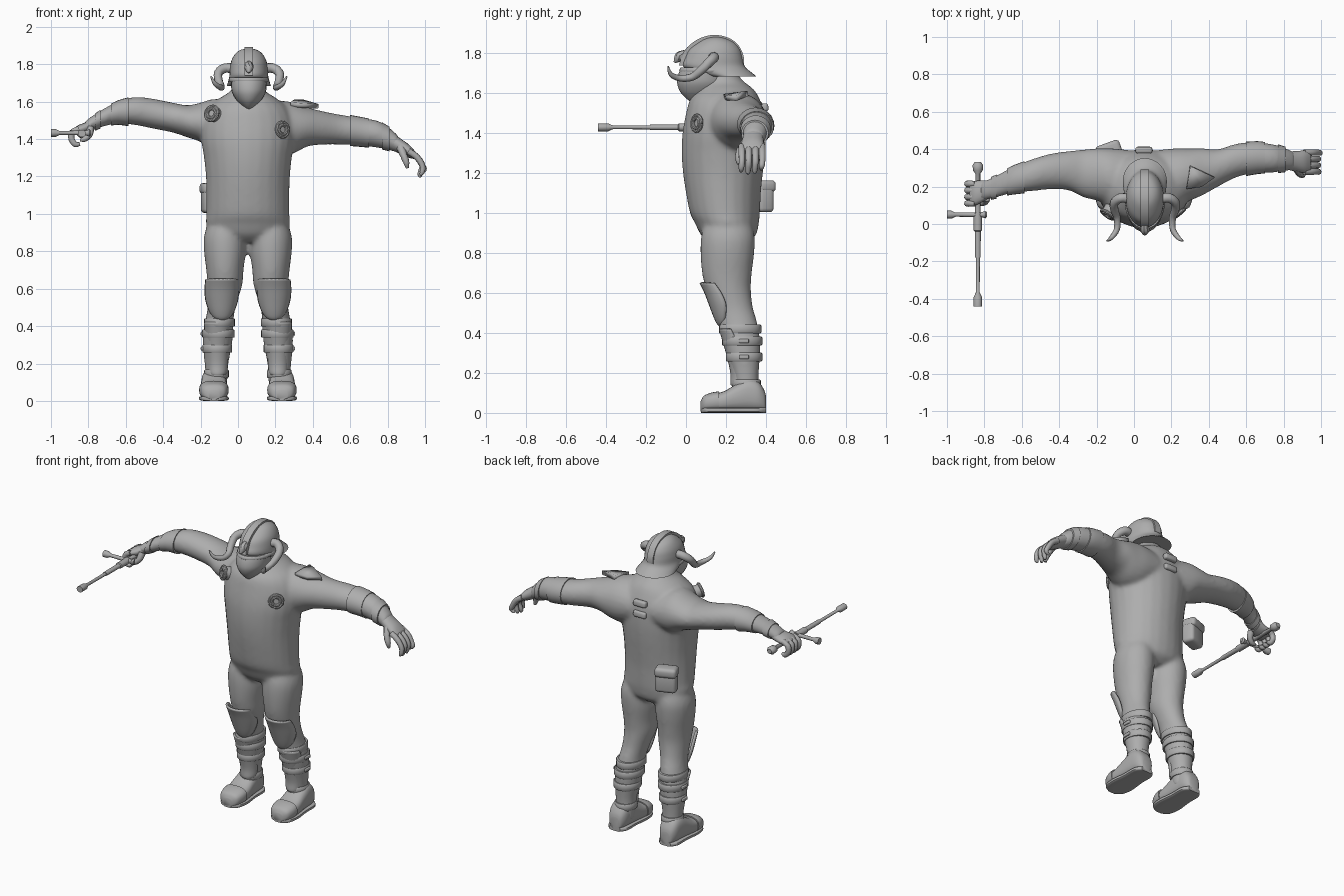
import bpy, bmesh, math
from mathutils import Vector, Matrix

CX = 0.053  # body centre line
grey = bpy.data.materials.new("plain grey")
grey.diffuse_color = (0.42, 0.42, 0.42, 1)


def finish(name, bm, angle=40):
    bmesh.ops.recalc_face_normals(bm, faces=bm.faces)
    me = bpy.data.meshes.new(name)
    bm.to_mesh(me)
    bm.free()
    me.materials.append(grey)
    ob = bpy.data.objects.new(name, me)
    bpy.context.collection.objects.link(ob)
    bpy.context.view_layer.objects.active = ob
    ob.select_set(True)
    bpy.ops.object.shade_smooth_by_angle(angle=math.radians(angle))
    ob.select_set(False)
    return ob


def spline(rows, sub):
    """Smoothly resample rows of numbers."""
    out, n = [], len(rows)
    for i in range(n - 1):
        p = [rows[max(0, min(n - 1, i + k))] for k in (-1, 0, 1, 2)]
        for s in range(sub):
            t = s / sub
            out.append([b + .5 * t * (c - a + t * (2 * a - 5 * b + 4 * c - d + t * (3 * (b - c) + d - a)))
                        for a, b, c, d in zip(*p)])
    return out + [list(rows[-1])]


def loft(bm, rows, axis, sub=4, n=24, power=1.0):
    """Closed skin through ellipses: row = (x, y, z, half size u, half size v)."""
    u, v = [i for i in range(3) if i != axis]
    prev = first = None
    for r in spline(rows, sub):
        ring = []
        for k in range(n):
            t = 2 * math.pi * k / n
            co = Vector(r[:3])
            co[u] += r[3] * math.copysign(abs(math.cos(t)) ** power, math.cos(t))
            co[v] += r[4] * math.copysign(abs(math.sin(t)) ** power, math.sin(t))
            ring.append(bm.verts.new(co))
        if prev:
            for k in range(n):
                bm.faces.new((prev[k], prev[k - 1], ring[k - 1], ring[k]))
        first, prev = first or ring, ring
    bm.faces.new(first)
    bm.faces.new(prev)


def upright(x, rows):
    """Rows (z, half width, front y, back y[, x offset]) to loft rows."""
    return [(x + (r[4] if len(r) > 4 else 0), (r[2] + r[3]) / 2, r[0], r[1], (r[3] - r[2]) / 2) for r in rows]


def part(name, rows, axis, **kw):
    bm = bmesh.new()
    loft(bm, rows, axis, **kw)
    return finish(name, bm)


def tube(bm, pts, n=10):
    """Round tube along points (x, y, z, radius)."""
    pts = spline(pts, 4)
    prev = first = None
    for i, p in enumerate(pts):
        d = Vector(pts[min(i + 1, len(pts) - 1)][:3]) - Vector(pts[max(i - 1, 0)][:3])
        q = Vector((.3, .2, 1)).rotation_difference(d)
        base = Vector((.3, .2, 1)).normalized()
        a = base.orthogonal().normalized()
        b = base.cross(a)
        ring = [bm.verts.new(Vector(p[:3]) + q @ (a * math.cos(t) + b * math.sin(t)) * p[3])
                for t in [2 * math.pi * k / n for k in range(n)]]
        if prev:
            # align to the nearest vertex of the previous ring
            s = min(range(n), key=lambda k: sum((prev[j].co - ring[(j + k) % n].co).length for j in range(n)))
            ring = ring[s:] + ring[:s]
            for k in range(n):
                bm.faces.new((prev[k], prev[k - 1], ring[k - 1], ring[k]))
        first, prev = first or ring, ring
    bm.faces.new(first)
    bm.faces.new(prev)


def box(name, loc, size, rot=(0, 0, 0), bevel=0.012):
    bm = bmesh.new()
    bmesh.ops.create_cube(bm, size=1)
    for v in bm.verts:
        v.co = Vector([c * s for c, s in zip(v.co, size)])
    bmesh.ops.bevel(bm, geom=bm.edges[:], offset=bevel, segments=3, affect='EDGES', profile=.5)
    ob = finish(name, bm)
    ob.location, ob.rotation_euler = loc, rot
    return ob


def guard(name, x, rows):
    """Curved armour plate: row = (z, half width, front y, depth)."""
    bm, prev = bmesh.new(), None
    for z, w, y, d in spline(rows, 4):
        ts = [math.radians(a) for a in range(-90, 91, 15)]
        ring = [bm.verts.new((x + w * math.sin(t), y + d * (1 - math.cos(t)), z)) for t in ts]
        if prev:
            for k in range(1, len(ring)):
                bm.faces.new((prev[k], prev[k - 1], ring[k - 1], ring[k]))
        prev = ring
    finish(name, bm).modifiers.new("thickness", 'SOLIDIFY').thickness = 0.012


# body: torso, legs and arms merged into one soft suit
body = bmesh.new()
loft(body, upright(CX, [
    (.85, .10, .12, .30), (.89, .20, .075, .35), (.95, .225, .045, .365), (1.0, .222, .02, .37),
    (1.1, .222, 0, .375), (1.2, .225, -.015, .385), (1.3, .235, -.022, .395), (1.4, .25, -.018, .40),
    (1.5, .245, 0, .395), (1.57, .21, .02, .37), (1.62, .15, .06, .34), (1.66, .09, .08, .29),
    (1.72, .07, .09, .24)]), 2)
LEG = [(.95, .10, .09, .33, .01), (.88, .112, .075, .345), (.8, .112, .072, .342), (.7, .10, .08, .33),
       (.62, .093, .10, .325), (.53, .078, .14, .335, -.012), (.46, .074, .16, .355, -.025),
       (.38, .08, .18, .37, -.035), (.3, .078, .20, .372, -.04), (.2, .064, .23, .365, -.045),
       (.13, .06, .24, .365, -.045), (.06, .06, .25, .37, -.05)]
for s in (-1, 1):
    loft(body, upright(CX + s * .123, [(*r[:4], -s * (r[4] if len(r) > 4 else 0)) for r in LEG]), 2)
loft(body, [(.02, .22, 1.47, .17, .12), (-.12, .25, 1.48, .155, .135), (-.2, .265, 1.49, .14, .105),
            (-.27, .27, 1.495, .128, .086), (-.35, .285, 1.515, .105, .08), (-.45, .28, 1.535, .095, .08),
            (-.55, .26, 1.55, .085, .075), (-.65, .235, 1.54, .07, .058), (-.75, .195, 1.50, .058, .043),
            (-.82, .175, 1.46, .05, .035)], 0)
loft(body, [(.08, .22, 1.47, .17, .12), (.22, .25, 1.46, .155, .145), (.30, .265, 1.46, .14, .135),
            (.37, .28, 1.465, .125, .105), (.45, .30, 1.46, .10, .09), (.55, .34, 1.45, .09, .08),
            (.65, .355, 1.44, .083, .075), (.75, .35, 1.425, .075, .072), (.81, .345, 1.40, .06, .06),
            (.86, .335, 1.37, .05, .045)], 0)
suit = finish("body_suit", body)
rm = suit.modifiers.new("merge", 'REMESH')
rm.mode, rm.voxel_size, rm.use_smooth_shade = 'VOXEL', 0.012, True
sm = suit.modifiers.new("soften", 'SMOOTH')
sm.factor, sm.iterations = 0.5, 8

# helmet dome with flared neck guard, crest and face mask
HX = 0.058
part("helmet", upright(HX, [(1.685, .118, .10, .352), (1.70, .113, .05, .335), (1.735, .104, -.015, .295),
                            (1.78, .101, -.005, .284), (1.82, .093, .015, .272), (1.855, .073, .06, .243),
                            (1.876, .046, .10, .20), (1.884, .012, .14, .162)]), 2, n=32)
part("brow_band", upright(HX, [(1.705, .104, -.03, .28), (1.712, .108, -.034, .285), (1.722, .107, -.032, .285),
                               (1.73, .10, -.025, .28)]), 2, sub=2, n=32)
part("face_mask", upright(HX, [(1.73, .094, -.025, .2), (1.69, .095, -.04, .2), (1.65, .09, -.044, .2),
                               (1.61, .068, -.03, .18), (1.58, .04, -.005, .14), (1.56, .018, .02, .10)]), 2)
bm = bmesh.new()
arc = [(-.035, 1.74), (-.02, 1.79), (.005, 1.83), (.05, 1.866), (.10, 1.887), (.15, 1.893), (.21, 1.88),
       (.26, 1.845), (.288, 1.79), (.29, 1.75)]
mid = Vector((0, .14, 1.74))
rows = []
for y, z in spline(arc, 3):
    inner = Vector((0, y, z)).lerp(mid, .25)
    rows.append([bm.verts.new((HX + sx, p[1], p[2])) for sx, p in
                 ((-.022, inner), (-.022, (0, y, z)), (.022, (0, y, z)), (.022, inner))])
for a, b in zip(rows, rows[1:]):
    for k in range(4):
        bm.faces.new((a[k], a[k - 1], b[k - 1], b[k]))
bm.faces.new(rows[0])
bm.faces.new(rows[-1])
finish("helmet_crest", bm)
bm = bmesh.new()
tube(bm, [(HX, .0, 1.80, .02), (HX, -.03, 1.785, .026), (HX, -.045, 1.77, .018), (HX, -.058, 1.755, .005)], 8)
finish("crest_spike", bm)

# curled horns
bm = bmesh.new()
for s in (-1, 1):
    tube(bm, [(HX + s * x, y, z, r) for x, y, z, r in (
        (.07, .13, 1.775, .026), (.125, .14, 1.78, .026), (.162, .115, 1.755, .024), (.162, .075, 1.715, .022),
        (.148, .03, 1.682, .019), (.150, -.03, 1.676, .016), (.180, -.075, 1.695, .012),
        (.203, -.09, 1.735, .004))])
finish("horns", bm)

# boots, knee pads, shin guards and straps
for s, side in ((-1, "right"), (1, "left")):
    x = CX + s * .182
    part(side + "_boot", [(x, y, h / 2 + .008, w, h / 2) for y, w, h in (
        (.08, .03, .04), (.095, .056, .07), (.13, .07, .085), (.19, .074, .10), (.25, .07, .135),
        (.31, .066, .165), (.36, .06, .15), (.39, .045, .11), (.40, .03, .08))], 1, power=.75)
    part(side + "_sole", [(x, y, .014, w, .014) for y, w in (
        (.076, .03), (.10, .066), (.17, .08), (.27, .07), (.36, .068), (.40, .04))], 1, power=.5)
    part(side + "_toe_cap", [(x, y, h / 2 + .008, w, h / 2) for y, w, h in (
        (.073, .03, .05), (.09, .061, .078), (.13, .076, .094), (.165, .079, .10))], 1, power=.75)
    guard(side + "_knee_pad", CX + s * .14, [(.65, .088, .068, .075), (.60, .092, .092, .085),
          (.54, .088, .115, .085), (.48, .068, .138, .06), (.445, .042, .155, .03), (.43, .01, .17, .01)])
    guard(side + "_shin_guard", CX + s * .162, [(.42, .074, .165, .06), (.36, .07, .182, .07),
          (.28, .06, .205, .06), (.20, .056, .222, .055), (.15, .05, .222, .05), (.138, .03, .225, .02)])
    for z, w, y0, y1, o in ((.42, .083, .165, .377, .152), (.36, .087, .18, .382, .158),
                            (.28, .08, .2, .382, .164), (.145, .066, .23, .375, .168)):
        part(side + "_leg_strap", upright(CX + s * o, [(z - .022, w - .004, y0 + .004, y1 - .004),
             (z - .017, w, y0, y1), (z + .017, w, y0, y1), (z + .022, w - .004, y0 + .004, y1 - .004)]), 2, sub=1)
    for z in (.28, .36):
        box(side + "_strap_buckle", (CX + s * .24, .29, z), (.025, .05, .02), bevel=.005)

# forearm cuffs
for name, rows in (("right_cuff", [(-.585, .25, 1.546, .086, .077), (-.64, .237, 1.542, .079, .066),
                                   (-.68, .224, 1.53, .072, .058)]),
                   ("left_cuff", [(.60, .348, 1.446, .092, .083), (.66, .355, 1.438, .088, .08),
                                  (.70, .354, 1.432, .084, .078)]),
                   ("left_wrist_band", [(.77, .349, 1.417, .077, .073), (.81, .345, 1.40, .068, .066)]),
                   ("right_wrist_band", [(-.735, .2, 1.507, .065, .05), (-.765, .19, 1.49, .061, .046)])):
    part(name, rows, 0, sub=2)

# open hand: palm, fingers and thumb
bm = bmesh.new()
loft(bm, [(.83, .338, 1.385, .05, .045), (.87, .335, 1.36, .055, .042), (.915, .333, 1.335, .06, .035),
          (.945, .333, 1.315, .056, .022)], 0, n=16)
for i in range(4):
    y = .28 + i * .034
    e = (0, .012, .008, -.01)[i]
    tube(bm, [(.91, y, 1.335, .018), (.955, y, 1.305, .018), (.985, y, 1.26, .016),
              (.985 - e, y - .003, 1.225 - e, .014), (.975, y - .005, 1.208 - e, .007)], 8)
tube(bm, [(.87, .30, 1.355, .024), (.885, .272, 1.315, .02), (.90, .262, 1.275, .017), (.905, .265, 1.245, .008)], 8)
finish("left_hand", bm, 60)

# gripping hand
bm = bmesh.new()
loft(bm, [(-.78, .185, 1.475, .048, .036), (-.82, .172, 1.458, .06, .03), (-.855, .165, 1.45, .065, .024),
          (-.88, .165, 1.44, .06, .015)], 0, n=16)
for i in range(4):
    y = .11 + i * .035
    tube(bm, [(-.85, y, 1.455, .017), (-.885, y, 1.435, .018), (-.89, y, 1.40, .017), (-.87, y, 1.372, .016),
              (-.845, y, 1.375, .009)], 8)
tube(bm, [(-.79, .14, 1.46, .022), (-.795, .12, 1.425, .019), (-.82, .11, 1.40, .015), (-.845, .11, 1.395, .008)], 8)
finish("right_hand", bm, 60)

# staff weapon with flared tip, cross guard and pommel
SX, SZ = -.835, 1.43
part("weapon_shaft", [(SX, y, SZ, r, r * .9) for y, r in (
    (-.44, .022), (-.39, .022), (-.365, .010), (-.18, .011), (-.18, .015), (-.04, .016), (-.035, .022),
    (.06, .022), (.06, .015), (.27, .013), (.285, .026), (.315, .028), (.332, .016))], 1, sub=1, n=12)
part("weapon_guard", [(x, .05, SZ + .003, r, r) for x, r in (
    (-1.0, .021), (-.975, .021), (-.955, .011), (-.86, .012), (-.81, .014), (-.795, .02), (-.785, .012))],
    0, sub=1, n=12)

# chest rings
for name, loc, d in (("right_chest_ring", (-.135, .058, 1.535), (-.55, -.8, .25)),
                     ("left_chest_ring", (.232, .062, 1.45), (.6, -.8, .05))):
    bm = bmesh.new()
    q = Vector(d).to_track_quat('Z', 'Y').to_matrix().to_4x4()
    for r, h in ((.046, .02), (.03, .026)):
        tube(bm, [(r * .85 * math.cos(t), r * .85 * math.sin(t), h / 2, .009)
                  for t in [math.pi * k / 8 for k in range(17)]], 8)
    bmesh.ops.create_cone(bm, cap_ends=True, segments=24, radius1=.042, radius2=.038, depth=.05,
                          matrix=Matrix.Translation((0, 0, -.015)))
    finish(name, bm).matrix_world = Matrix.Translation(loc) @ q

# belt pouch, back vents and pointed shoulder plate
box("pouch", (-.13, .385, 1.07), (.13, .08, .13), (0, 0, .35), .02)
box("pouch_flap", (-.133, .39, 1.135), (.135, .09, .06), (0, 0, .35), .02)
for z in (1.46, 1.53):
    box("back_vent", (CX, .395, z), (.09, .035, .04), (.1, 0, 0), .012)
bm = bmesh.new()
pts = [(.28, .19, 1.585), (.30, .31, 1.60), (.345, .29, 1.60), (.43, .25, 1.575), (.36, .20, 1.578)]
bm.faces.new([bm.verts.new(p) for p in pts])
sp = finish("shoulder_plate", bm).modifiers.new("thickness", 'SOLIDIFY')
sp.thickness, sp.offset = 0.025, 0
